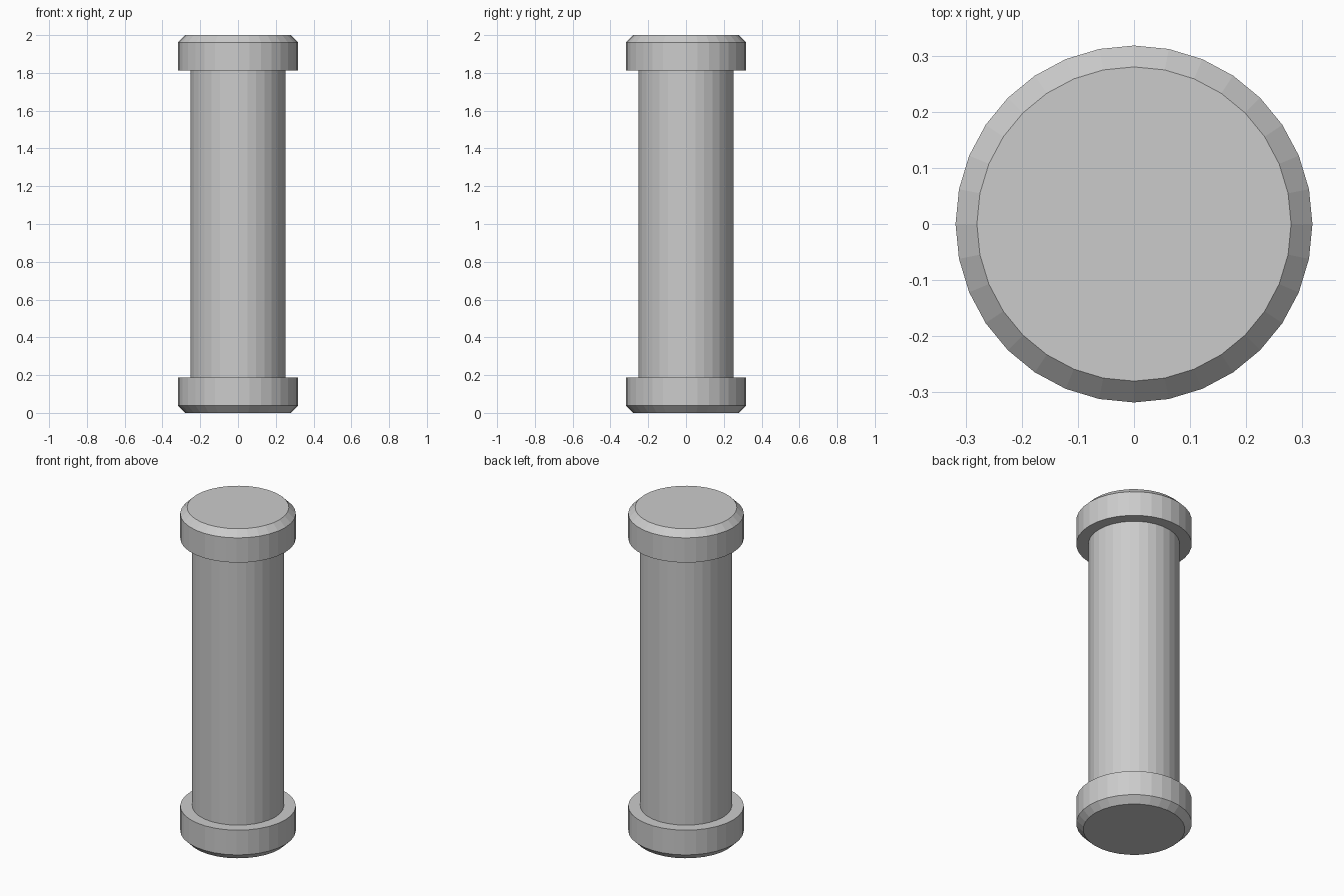
import bpy, bmesh
from math import cos, sin, tau

if "Cube" in bpy.data.objects:
    bpy.data.objects.remove(bpy.data.objects["Cube"])

SIDES = 32
HEIGHT = 2.0


def lathe(name, profile):
    """Revolve (radius, z) points around z into a closed flat-shaded solid."""
    bm = bmesh.new()
    rings = [[bm.verts.new((r * cos(tau * i / SIDES), r * sin(tau * i / SIDES), z))
              for i in range(SIDES)] for r, z in profile]
    for low, high in zip(rings, rings[1:]):
        for i in range(SIDES):
            j = (i + 1) % SIDES
            bm.faces.new((low[i], low[j], high[j], high[i]))
    bm.faces.new(rings[0][::-1])
    bm.faces.new(rings[-1])
    mesh = bpy.data.meshes.new(name)
    bm.to_mesh(mesh)
    bm.free()
    obj = bpy.data.objects.new(name, mesh)
    bpy.context.collection.objects.link(obj)
    return obj


# Lower half: chamfered end collar, step, then shaft
lower = [(0.28, 0.0), (0.318, 0.038), (0.318, 0.188), (0.252, 0.188)]

# Upper half mirrors the lower one
upper = [(r, HEIGHT - z) for r, z in reversed(lower)]

lathe("collared_pillar", lower + upper)
